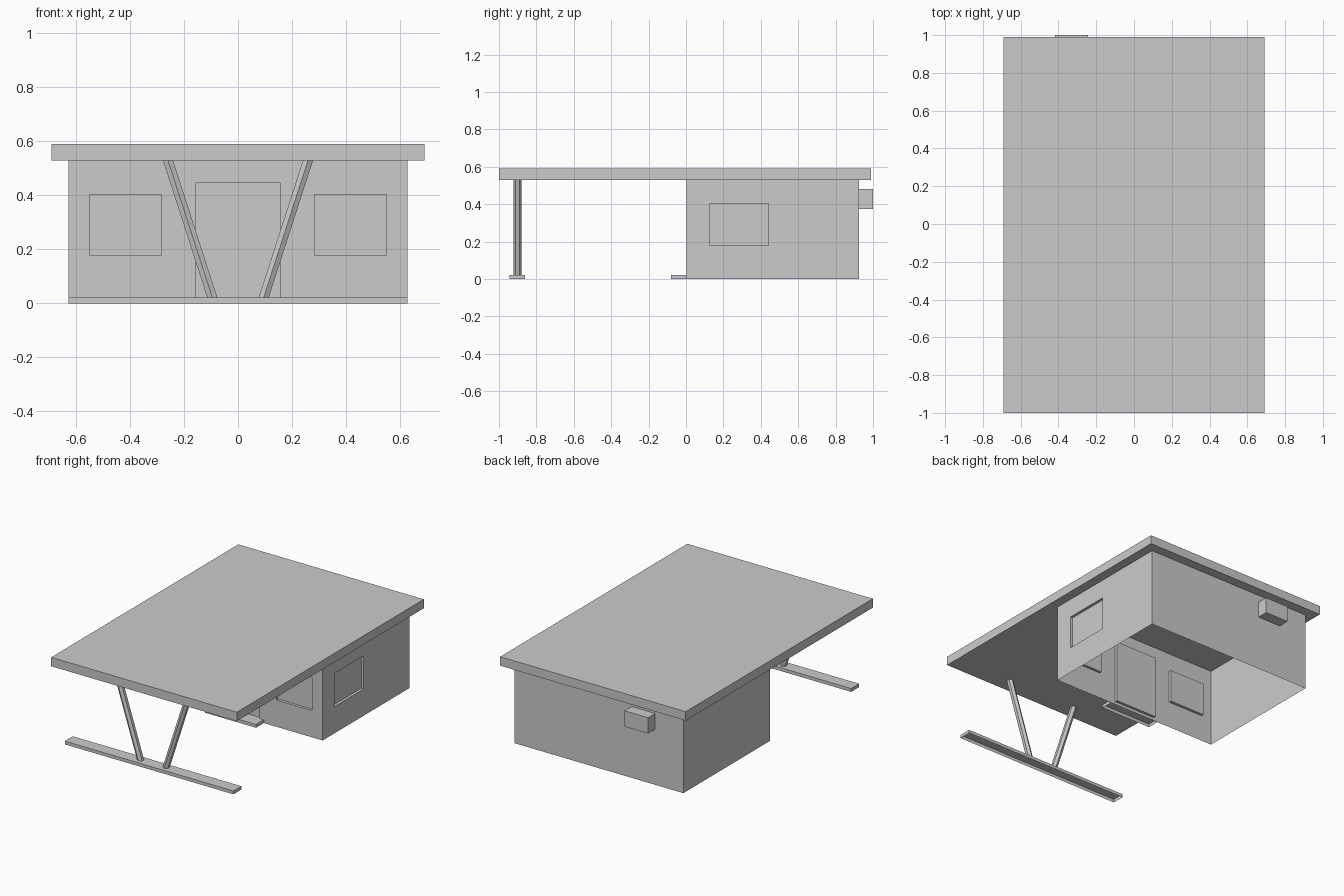
import bpy, bmesh, math
from mathutils import Vector

if "Cube" in bpy.data.objects:
    bpy.data.objects.remove(bpy.data.objects["Cube"])


def finish(name, bm):
    me = bpy.data.meshes.new(name)
    bm.to_mesh(me)
    bm.free()
    ob = bpy.data.objects.new(name, me)
    bpy.context.collection.objects.link(ob)
    return ob


def drop_faces(bm, direction):
    # Remove the outermost faces pointing along a direction
    d = Vector(direction)
    far = max(v.co.dot(d) for v in bm.verts)
    gone = [f for f in bm.faces if f.normal.dot(d) > 0.9
            and abs(f.calc_center_median().dot(d) - far) < 1e-4]
    bmesh.ops.delete(bm, geom=gone, context='FACES')


def box(name, lo, hi, open_side=None):
    bm = bmesh.new()
    bmesh.ops.create_cube(bm, size=1)
    for v in bm.verts:
        v.co = [lo[i] if v.co[i] < 0 else hi[i] for i in range(3)]
    bm.normal_update()
    if open_side:
        drop_faces(bm, open_side)
    return finish(name, bm)


# House walls with shallow recesses for windows and door
house = box("house_walls", (-0.628, 0.003, 0), (0.628, 0.925, 0.53))
F, D = 0.003, 0.018
cutters = [
    box("door_cutter", (-0.158, F - 0.1, 0.02), (0.158, F + D, 0.445)),
    box("side_window_cutter", (0.628 - D, 0.128, 0.18), (0.73, 0.44, 0.403)),
]
for x0, x1 in ((-0.55, -0.284), (0.284, 0.55)):
    cutters.append(box("front_window_cutter", (x0, F - 0.1, 0.18), (x1, F + D, 0.403)))
bpy.context.view_layer.objects.active = house
for c in cutters:
    mod = house.modifiers.new("recess", 'BOOLEAN')
    mod.operation = 'DIFFERENCE'
    mod.solver = 'EXACT'
    mod.object = c
    bpy.ops.object.modifier_apply(modifier=mod.name)
    bpy.data.objects.remove(c)

# The shell has no floor, and the roof closes it above
bm = bmesh.new()
bm.from_mesh(house.data)
bm.normal_update()
drop_faces(bm, (0, 0, -1))
drop_faces(bm, (0, 0, 1))
bm.to_mesh(house.data)
bm.free()

# Flat roof reaching forward over the carport
box("roof", (-0.691, -1.0, 0.53), (0.691, 0.99, 0.59))

# Door step and post base, hollow underneath
box("door_step", (-0.19, -0.08, 0), (0.19, 0.003, 0.022), (0, 0, -1))
box("post_base", (-0.628, -0.945, 0), (0.628, -0.86, 0.022), (0, 0, -1))

# Air conditioner on the back wall
box("air_conditioner", (-0.418, 0.925, 0.373), (-0.243, 1.0, 0.48), (0, -1, 0))

# Slanted hexagonal posts forming a V
for side, label in ((-1, "left"), (1, "right")):
    bm = bmesh.new()
    bmesh.ops.create_cone(bm, cap_ends=True, segments=6,
                          radius1=0.0215, radius2=0.0215, depth=1)
    points = []
    for v in bm.verts:
        a = math.atan2(v.co.y, v.co.x)
        a = math.pi / 2 + round((a - math.pi / 2) / (math.pi / 3)) * math.pi / 3
        t = v.co.z + 0.5
        points.append((side * (0.094 + 0.166 * t) + 0.0215 * math.cos(a),
                       -0.9 + 0.0215 * math.sin(a), 0.018 + 0.514 * t))
    for v, p in zip(bm.verts, points):
        v.co = p
    bmesh.ops.recalc_face_normals(bm, faces=bm.faces)
    finish(label + "_post", bm)
